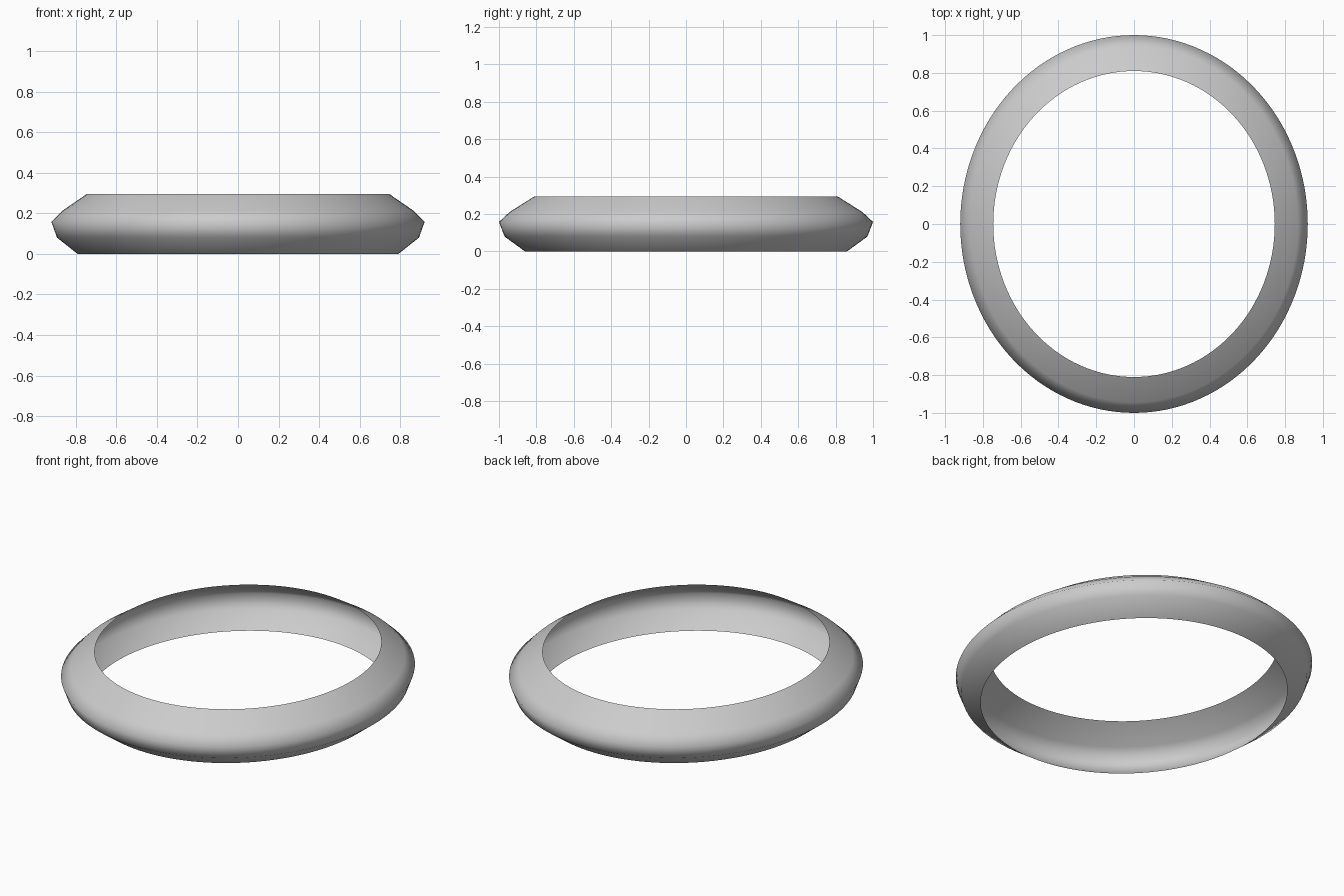
import bpy, bmesh, math

if "Cube" in bpy.data.objects:
    bpy.data.objects.remove(bpy.data.objects["Cube"])

# Ring wall profile: (radius along y, height), bottom rim to top rim
PROFILE = [(0.86, 0.0), (0.97, 0.08), (1.0, 0.158), (0.943, 0.211), (0.81, 0.295)]
X_SCALE = 0.92
SEGMENTS = 128

# Open shell swept round an ellipse
bm = bmesh.new()
rings = []
for r, z in PROFILE:
    ring = []
    for i in range(SEGMENTS):
        a = 2 * math.pi * i / SEGMENTS
        ring.append(bm.verts.new((X_SCALE * r * math.cos(a), r * math.sin(a), z)))
    rings.append(ring)
for low, high in zip(rings, rings[1:]):
    for i in range(SEGMENTS):
        j = (i + 1) % SEGMENTS
        face = bm.faces.new((low[i], low[j], high[j], high[i]))
        face.smooth = True

mesh = bpy.data.meshes.new("oval_ring")
bm.to_mesh(mesh)
bm.free()
bpy.context.collection.objects.link(bpy.data.objects.new("oval_ring", mesh))
